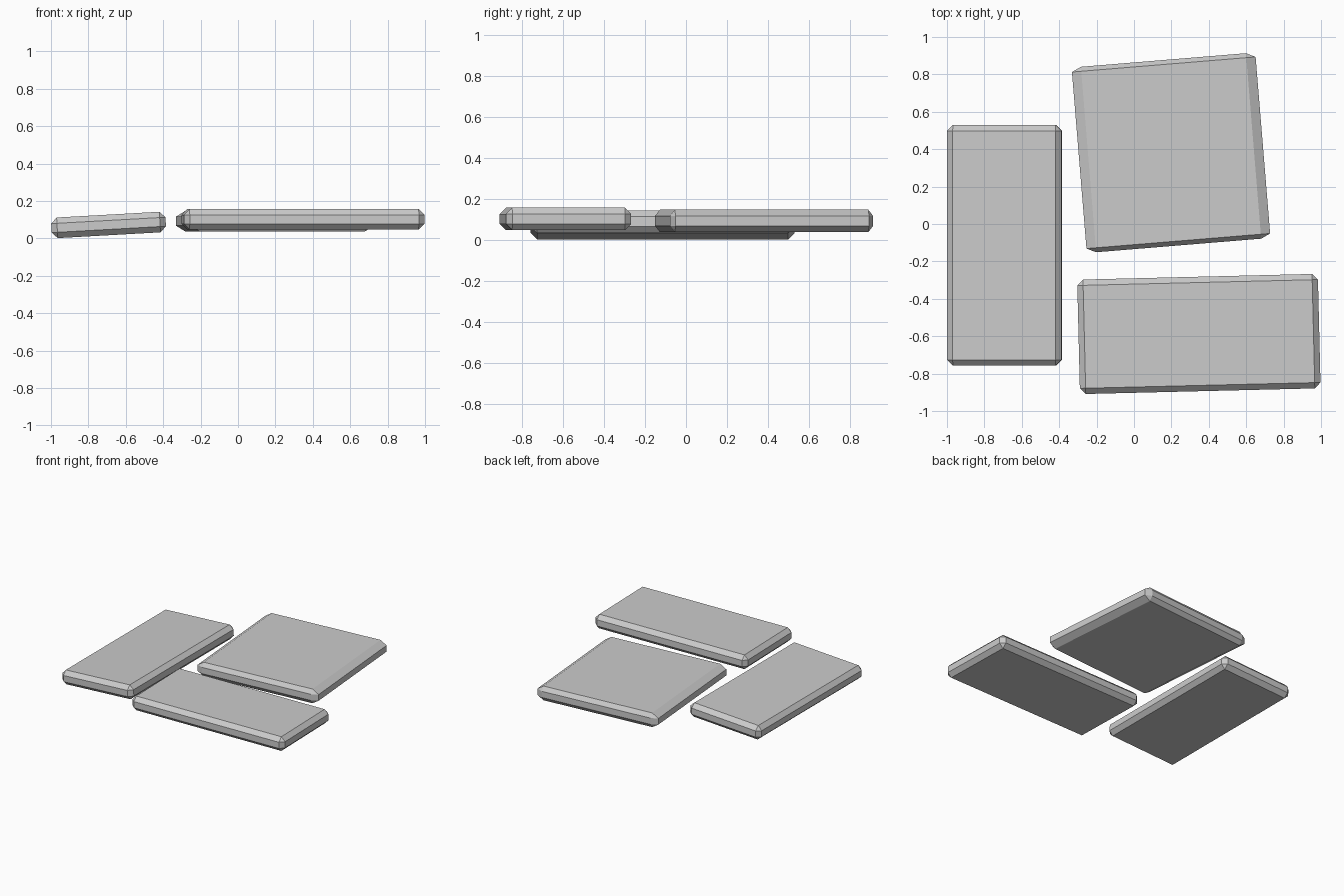
import bpy
import bmesh
from math import radians
from mathutils import Matrix

cube = bpy.data.objects.get("Cube")
if cube:
    bpy.data.objects.remove(cube, do_unlink=True)

# Plain stone grey
stone = bpy.data.materials.new("stone_grey")
stone.use_nodes = True
colour = (0.6, 0.6, 0.6, 1)
stone.diffuse_color = colour
stone.node_tree.nodes["Principled BSDF"].inputs["Base Color"].default_value = colour

# One chamfered slab, shared by all the stones
bm = bmesh.new()
bmesh.ops.create_cube(bm, size=1, matrix=Matrix.Diagonal((0.612, 1.287, 0.11, 1)))
bmesh.ops.bevel(bm, geom=bm.edges[:], offset=0.031, offset_type='OFFSET',
                segments=1, profile=0.5, affect='EDGES')
slab = bpy.data.meshes.new("paving_slab")
bm.to_mesh(slab)
bm.free()
slab.materials.append(stone)


def place(name, location, tilt=0, turn=0, scale=(1, 1, 1)):
    stone_obj = bpy.data.objects.new(name, slab)
    stone_obj.location = location
    stone_obj.rotation_euler = (0, radians(tilt), radians(turn))
    stone_obj.scale = scale
    bpy.context.collection.objects.link(stone_obj)


# Tilted side stone, wide back stone, front stone lying crosswise
place("side_stone", (-0.692, -0.114, 0.072), tilt=-3.2)
place("back_stone", (0.198, 0.381, 0.092), turn=4.7, scale=(1.61, 0.773, 1))
place("front_stone", (0.347, -0.588, 0.102), turn=91.4)
